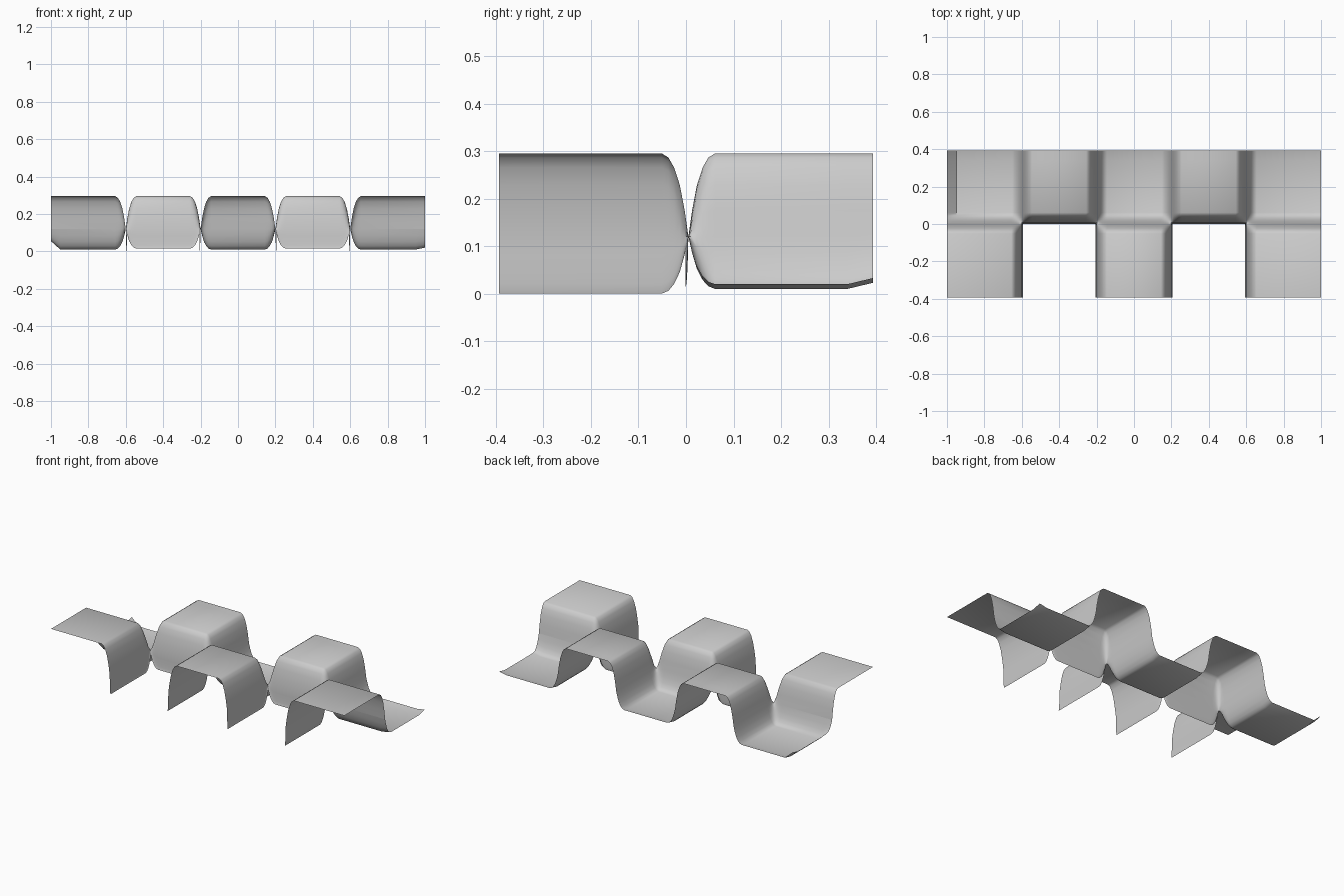
import bpy, bmesh, math

cube = bpy.data.objects.get("Cube")
if cube:
    bpy.data.objects.remove(cube, do_unlink=True)

# One light grey material
grey = bpy.data.materials.new("light_grey")
grey.use_nodes = True
grey.diffuse_color = (0.6, 0.6, 0.6, 1)
grey.node_tree.nodes["Principled BSDF"].inputs["Base Color"].default_value = grey.diffuse_color

LINES = (-0.6, -0.2, 0.2, 0.6)      # walls between columns
ROW = 0.005                         # wall between the rows
HALF = 0.393                        # half depth
MID, RISE = 0.12, 0.175             # pinch height, rise to upper tiles
STEPS = ((0, 0), (0.008, 0.32), (0.018, 0.62), (0.03, 0.83), (0.042, 0.95), (0.056, 1))
OFFS = [s[0] for s in STEPS]


def ramp(t):
    """Rounded step from -1 to 1 across a wall."""
    a = abs(t)
    for (p, u), (q, v) in zip(STEPS, STEPS[1:]):
        if a <= q:
            return math.copysign(u + (v - u) * (a - p) / (q - p), t)
    return math.copysign(1, t)


def height(x, y, drop):
    """Checkerboard of upper and lower tiles, pinched where walls cross."""
    f = ramp(ROW - y)
    for line in LINES:
        f *= ramp(line - x)
    z = MID + (RISE if f > 0 else drop) * f
    if f < 0 and y > ROW:           # lower tiles curl up at the outer edges
        z -= f * (0.045 * max(0, -x - 0.95) / 0.05 + 0.01 * max(0, x - 0.95) / 0.05
                  + 0.012 * max(0, y - 0.34) / 0.05)
    return z


def samples(lo, hi, lines):
    vals = {lo, hi}
    for c in lines:
        vals.update(round(c + s * o, 4) for o in OFFS for s in (-1, 1))
    return sorted(v for v in vals if lo <= v <= hi)


def sheet(bm, xs, ys, drop, warp_x=None, warp_y=None):
    """Grid of quads; a warp squeezes the lower half of a wall towards its line."""
    def squeeze(v, line):
        return v if line is None else line + (v - line) * 0.1
    rows = [[bm.verts.new((squeeze(x, warp_x), squeeze(y, warp_y), height(x, y, drop)))
             for x in xs] for y in ys]
    for a, b in zip(rows, rows[1:]):
        for i in range(len(xs) - 1):
            bm.faces.new((a[i], a[i + 1], b[i + 1], b[i]))


bm = bmesh.new()
ENDS = (-1.0, 0.95, -0.95, 1.0)
all_x = sorted(set(samples(-1, 1, LINES)) | set(ENDS))
back_y = sorted(set(samples(ROW, HALF, [ROW])) | {0.34})
front_y = samples(-HALF, ROW, [ROW])
REACH = OFFS[-1]

# Back row of tiles
sheet(bm, all_x, back_y, 0.11)

# Front row of upper tiles, with open gaps between
for lo, hi in ((-1, -0.6), (-0.2, 0.2), (0.6, 1)):
    sheet(bm, samples(lo, hi, LINES), front_y, 0.12)

# Walls hanging round each gap
for lo, hi in ((-0.6, -0.2), (0.2, 0.6)):
    sheet(bm, samples(lo, lo + REACH, [lo]), front_y, 0.12, warp_x=lo)
    sheet(bm, samples(round(hi - REACH, 4), hi, [hi]), front_y, 0.12, warp_x=hi)
    sheet(bm, samples(lo, hi, LINES), samples(round(ROW - REACH, 4), ROW, [ROW]), 0.105, warp_y=ROW)

bmesh.ops.remove_doubles(bm, verts=bm.verts, dist=0.0002)
mesh = bpy.data.meshes.new("folded_sheet")
bm.to_mesh(mesh)
bm.free()
mesh.materials.append(grey)
obj = bpy.data.objects.new("folded_sheet", mesh)
bpy.context.collection.objects.link(obj)

# Smooth shading
bpy.context.view_layer.objects.active = obj
obj.select_set(True)
bpy.ops.object.shade_smooth_by_angle(angle=math.radians(40))
